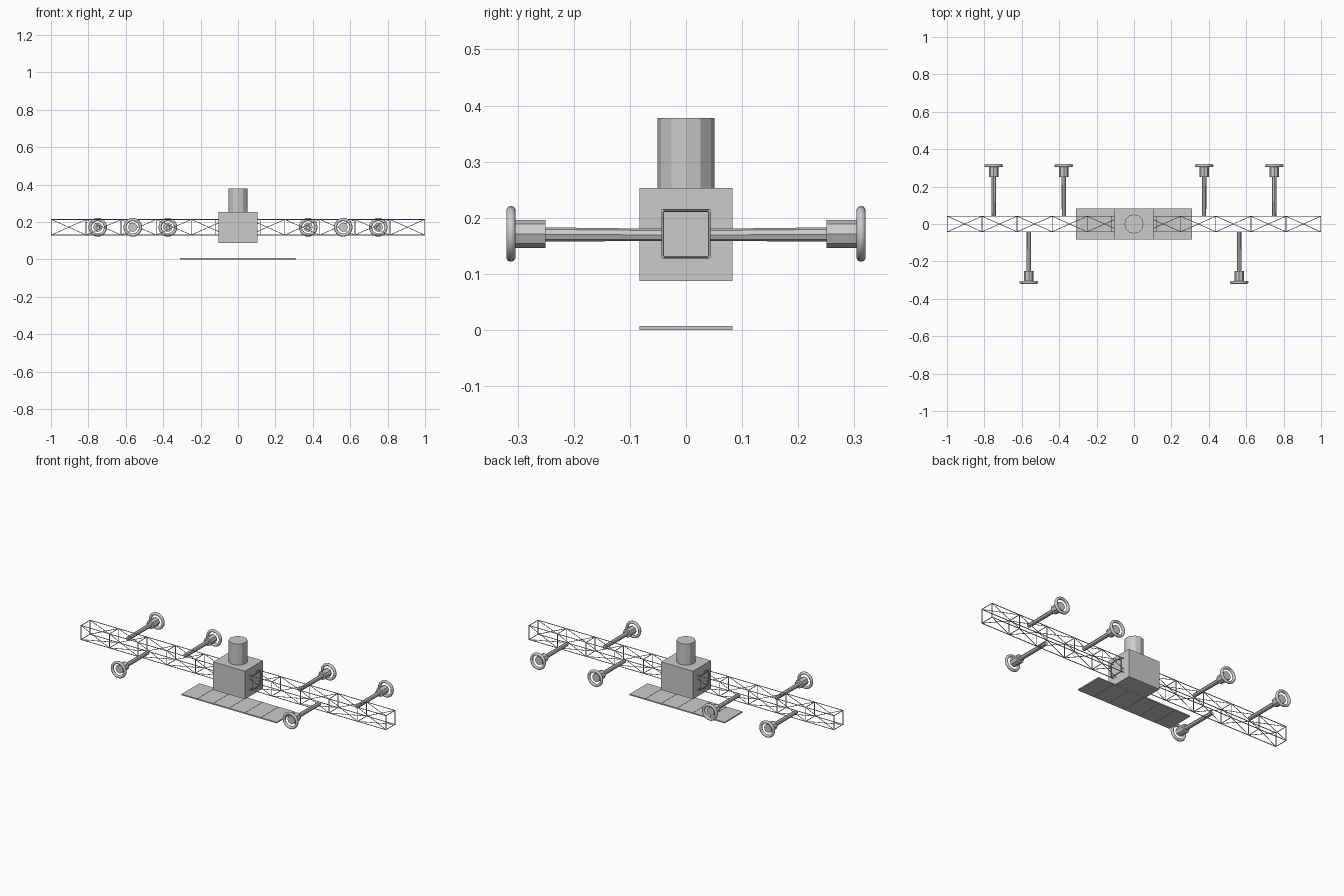
import bpy, bmesh
from math import pi
from mathutils import Vector, Matrix

if "Cube" in bpy.data.objects:
    bpy.data.objects.remove(bpy.data.objects["Cube"])

ZC = 0.1715     # truss centre height
H = 0.0415      # truss half width


def finish(bm, name, smooth=False):
    bmesh.ops.recalc_face_normals(bm, faces=bm.faces)
    for f in bm.faces:
        f.smooth = smooth
    me = bpy.data.meshes.new(name)
    bm.to_mesh(me)
    bm.free()
    ob = bpy.data.objects.new(name, me)
    bpy.context.collection.objects.link(ob)
    return ob


def bar(bm, a, b, r, sides=6, r2=None):
    a, b = Vector(a), Vector(b)
    d = b - a
    m = Matrix.Translation((a + b) / 2) @ d.to_track_quat('Z', 'Y').to_matrix().to_4x4()
    bmesh.ops.create_cone(bm, cap_ends=True, segments=sides, radius1=r,
                          radius2=r if r2 is None else r2, depth=d.length, matrix=m)


def box(bm, centre, size):
    bmesh.ops.create_cube(bm, size=1, matrix=Matrix.Translation(centre) @ Matrix.Diagonal((*size, 1)))


# Lattice truss: four chords, square frames and one brace per bay on every side
corners = [(-H, ZC - H), (H, ZC - H), (H, ZC + H), (-H, ZC + H)]
sides = list(zip(corners, corners[1:] + corners[:1]))
half = [0.0625 + 0.1875 * i for i in range(6)]
stations = [-x for x in reversed(half)] + half
stations[0], stations[-1] = -0.9978, 0.9978
bm = bmesh.new()
for c in corners:
    bar(bm, (-1, *c), (1, *c), 0.0024)
for p, q in sides:
    for x in stations:
        bar(bm, (x, *p), (x, *q), 0.0022)
    for x0, x1 in zip(stations, stations[1:]):
        if abs(x0 + x1) > 0.01:
            bar(bm, (x0, *p), (x1, *q), 0.0018, 5)
finish(bm, "truss")

# Square joint frames beside the central module
bm = bmesh.new()
for x in (-0.122, 0.122):
    for p, q in sides:
        bar(bm, (x, *p), (x, *q), 0.0024)
finish(bm, "joint_frames")

# Central module and the round tower on it
bm = bmesh.new()
box(bm, (0, 0, 0.17), (0.208, 0.166, 0.166))
finish(bm, "central_module")
bm = bmesh.new()
bar(bm, (0, 0, 0.25), (0, 0, 0.378), 0.051, 12)
finish(bm, "tower")

# Flat panel row below the module
bm = bmesh.new()
for i in range(6):
    box(bm, (-0.26 + 0.104 * i, 0, 0.0035), (0.1025, 0.166, 0.007))
finish(bm, "panel_row")


# Side arms: strut, socket and ring
def ring(bm, centre, major, minor, n=24, k=10):
    rows = []
    for i in range(n):
        turn = Matrix.Rotation(2 * pi * i / n, 3, 'Y')
        rows.append([bm.verts.new(Vector(centre) + turn @ (
            Vector((major, 0, 0)) + Matrix.Rotation(2 * pi * j / k, 3, 'Z') @ Vector((minor, 0, 0))))
            for j in range(k)])
    for i in range(n):
        a, b = rows[i], rows[(i + 1) % n]
        for j in range(k):
            bm.faces.new((a[j], a[(j + 1) % k], b[(j + 1) % k], b[j]))


arms = [(-0.75, 1), (-0.375, 1), (0.375, 1), (0.75, 1), (-0.5625, -1), (0.5625, -1)]
for n, (x, s) in enumerate(arms, 1):
    bm = bmesh.new()
    bar(bm, (x, s * 0.04, ZC - 0.002), (x, s * 0.255, ZC - 0.001), 0.011, 8, 0.0125)
    finish(bm, f"arm_strut_{n}")
    bm = bmesh.new()
    bar(bm, (x, s * 0.25, ZC), (x, s * 0.306, ZC), 0.025, 8)
    finish(bm, f"arm_socket_{n}")
    bm = bmesh.new()
    ring(bm, (x, s * 0.312, ZC), 0.0415, 0.0083)
    finish(bm, f"arm_ring_{n}", True)
